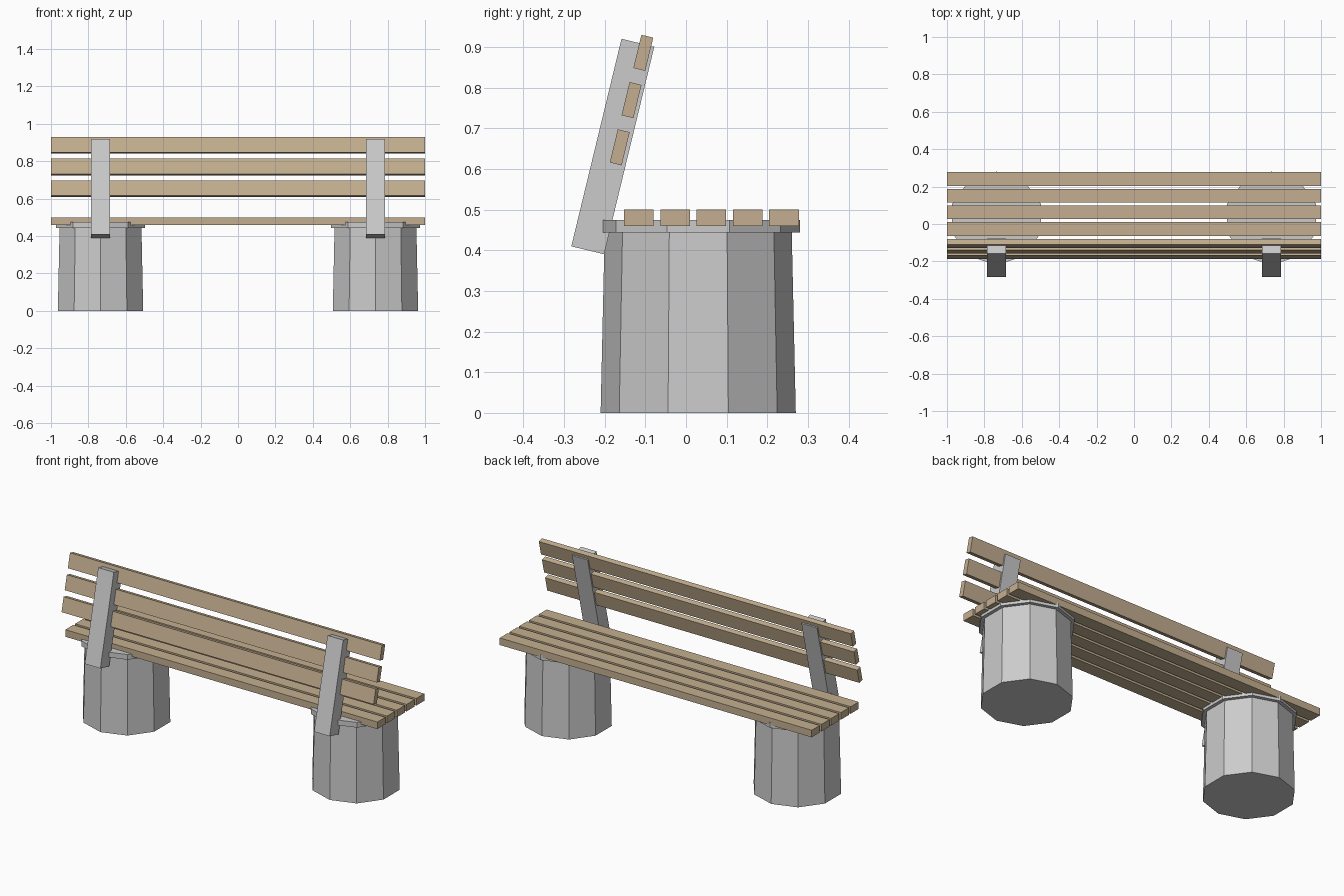
import bpy
from math import radians

if "Cube" in bpy.data.objects:
    bpy.data.objects.remove(bpy.data.objects["Cube"])

wood = bpy.data.materials.new("wood")
wood.diffuse_color = (0.55, 0.43, 0.28, 1)
wood.use_nodes = True
wood.node_tree.nodes["Principled BSDF"].inputs["Base Color"].default_value = wood.diffuse_color
TILT = radians(-13.6)


def box(name, loc, size, tilt=0.0, mat=None):
    bpy.ops.mesh.primitive_cube_add(size=1, location=loc, rotation=(tilt, 0, 0))
    ob = bpy.context.object
    ob.name = name
    ob.scale = size
    if mat:
        ob.data.materials.append(mat)
    return ob


def drum(name, x, r1, r2, z0, z1):
    # ten-sided drum with corners on the y axis
    bpy.ops.mesh.primitive_cone_add(vertices=10, radius1=r1, radius2=r2,
                                    depth=z1 - z0, location=(x, 0.03, (z0 + z1) / 2))
    bpy.context.object.name = name


# concrete pedestals, their caps and the leaning back posts
for side, x in (("left", -0.735), ("right", 0.735)):
    drum(side + "_pedestal", x, 0.24, 0.23, 0, 0.446)
    drum(side + "_cap", x, 0.25, 0.25, 0.444, 0.474)
    box(side + "_back_post", (x, -0.18, 0.655), (0.1, 0.083, 0.525), TILT)

# seat slats
for i in range(5):
    box(f"seat_slat_{i + 1}", (0, -0.116 + 0.0892 * i, 0.48), (2, 0.073, 0.041), 0, wood)

# backrest slats
for i in range(3):
    box(f"back_slat_{i + 1}", (0, -0.163 + 0.029 * i, 0.653 + 0.1162 * i),
        (2, 0.03, 0.084), TILT, wood)
